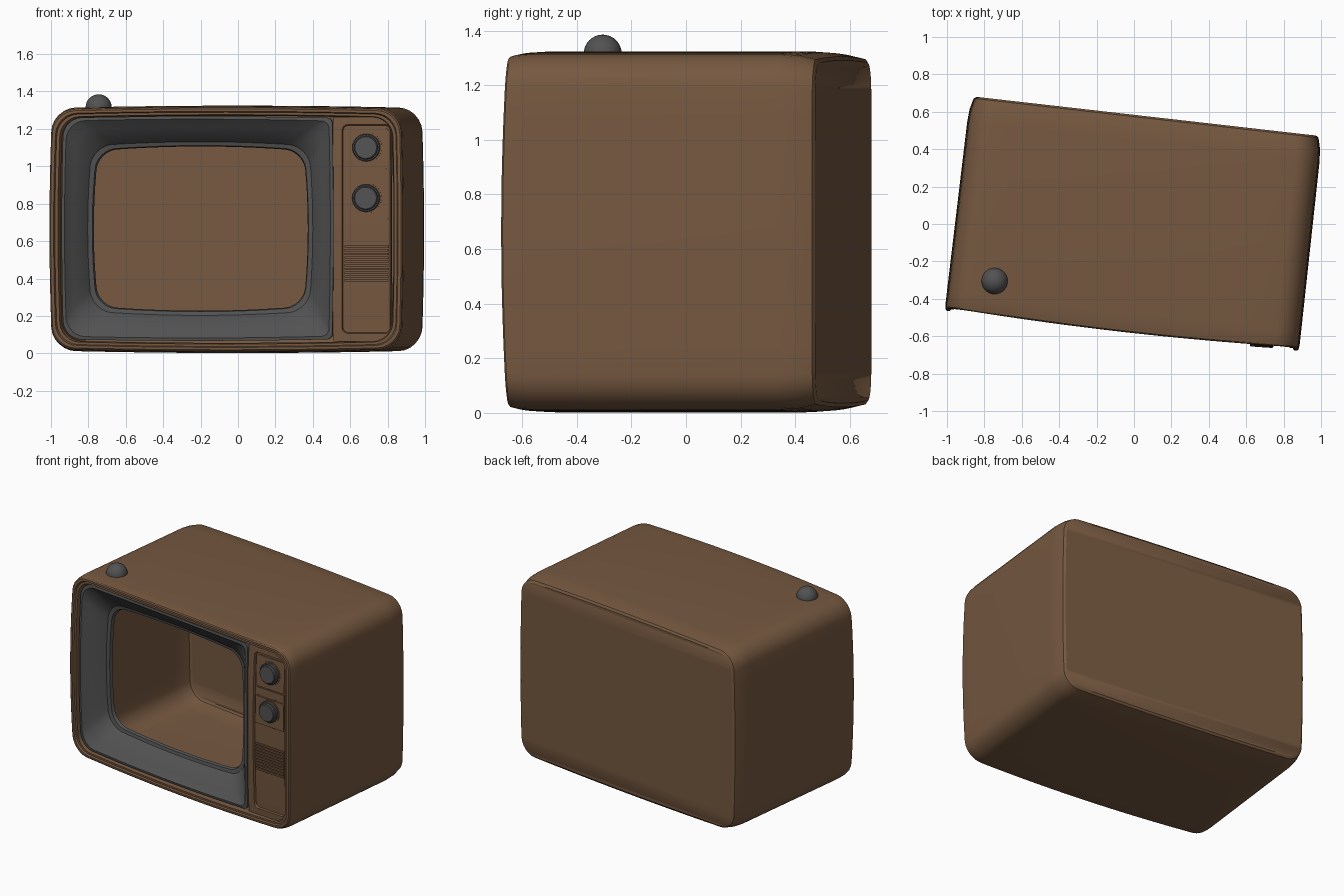
import bpy, bmesh, math
from mathutils import Matrix, Vector

if "Cube" in bpy.data.objects:
    bpy.data.objects.remove(bpy.data.objects["Cube"])

TURN = Matrix.Rotation(math.radians(-6.5), 4, 'Z')   # whole set is turned a little
MID = 0.663                                          # mid height of the cabinet


def material(name, col):
    m = bpy.data.materials.new(name)
    m.diffuse_color = (*col, 1)
    m.use_nodes = True
    m.node_tree.nodes["Principled BSDF"].inputs["Base Color"].default_value = m.diffuse_color
    return m


BROWN = material("brown", (0.180, 0.098, 0.051))
GREY = material("dark_grey", (0.085, 0.085, 0.085))


def dome(x, z):
    # gentle forward bulge of the whole front
    return 0.025 * (1 - (x / 0.94) ** 2) + 0.02 * (1 - ((z - MID) / 0.65) ** 2)


def half(hw, hh, r):
    # right half of a rounded rectangle, bottom middle to top middle
    pts = [((hw - r) * i / 6, -hh) for i in range(6)]
    for k in range(7):
        a = math.pi / 2 * k / 6
        pts.append((hw - r + r * math.sin(a), -hh + r - r * math.cos(a)))
    pts += [(hw, (-hh + r) * (1 - i / 5)) for i in range(1, 6)]
    return pts + [(x, -z) for x, z in reversed(pts[:-1])]


def ring(cx, cz, hw, hh, r, y, weight=1.0, bulge=0.0, r_right=None):
    right = half(hw, hh, r if r_right is None else r_right)
    left = [(-x, z) for x, z in reversed(half(hw, hh, r)[1:-1])]
    out = []
    for x, z in right + left:
        bx = x + bulge * (1 - (z / hh) ** 2) * x / hw
        bz = z + bulge * (1 - (x / hw) ** 2) * z / hh
        X, Z = cx + bx, cz + bz
        out.append(Vector((X, y - weight * dome(X, Z), Z)))
    return out


def finish(name, bm, mat):
    bmesh.ops.remove_doubles(bm, verts=bm.verts, dist=1e-5)
    bmesh.ops.recalc_face_normals(bm, faces=bm.faces)
    bm.transform(TURN)
    me = bpy.data.meshes.new(name)
    bm.to_mesh(me)
    bm.free()
    me.materials.append(mat)
    ob = bpy.data.objects.new(name, me)
    bpy.context.collection.objects.link(ob)
    return ob


def loft(name, rings, mat, cap_first=False, cap_last=False):
    bm = bmesh.new()
    loops = [[bm.verts.new(p) for p in r] for r in rings]
    n = len(loops[0])
    for a, b in zip(loops, loops[1:]):
        for i in range(n):
            j = (i + 1) % n
            bm.faces.new((a[i], a[j], b[j], b[i]))
    for use, lp in ((cap_first, loops[0]), (cap_last, loops[-1])):
        if use:
            for i in range(n // 2):
                quad = [lp[i], lp[i + 1], lp[n - i - 1], lp[(n - i) % n]]
                bm.faces.new(list(dict.fromkeys(quad)))
    return finish(name, bm, mat)


# cabinet shell: closed back, rounded edges, stepped rim around the front
shell = [  # half width, half height, corner radius, y, dome weight
    (0.900, 0.615, 0.10, 0.580, 0), (0.915, 0.629, 0.11, 0.570, 0),
    (0.930, 0.643, 0.12, 0.510, 0), (0.935, 0.648, 0.12, 0.440, 0),
    (0.940, 0.648, 0.12, -0.480, 0), (0.940, 0.644, 0.12, -0.525, 0.8),
    (0.937, 0.638, 0.12, -0.548, 1), (0.930, 0.631, 0.115, -0.554, 1),
    (0.914, 0.618, 0.11, -0.554, 1), (0.908, 0.613, 0.11, -0.542, 1),
    (0.892, 0.600, 0.10, -0.542, 1), (0.884, 0.594, 0.10, -0.500, 1)]
loft("cabinet", [ring(0, MID, w, h, r, y, k, 0.013) for w, h, r, y, k in shell],
     BROWN, cap_first=True)

# grey screen surround, sloping in to the open screen
slope = [  # half width, half height, left radius, right radius, y, weight, bulge
    (0.724, 0.592, 0.10, 0.03, -0.500, 1, 0.008),
    (0.724, 0.592, 0.10, 0.03, -0.532, 1, 0.008),
    (0.706, 0.575, 0.10, 0.04, -0.534, 1, 0.010),
    (0.665, 0.525, 0.11, 0.07, -0.492, 0.9, 0.016),
    (0.655, 0.515, 0.11, 0.08, -0.484, 0.9, 0.016),
    (0.592, 0.450, 0.11, 0.11, -0.420, 0.7, 0.022),
    (0.584, 0.442, 0.11, 0.11, -0.408, 0.7, 0.022),
    (0.558, 0.420, 0.10, 0.10, -0.402, 0.7, 0.024),
    (0.552, 0.415, 0.10, 0.10, -0.380, 0.7, 0.024)]
loft("screen_surround",
     [ring(-0.154, MID + 0.004, w, h, rl, y, k, b, rr)
      for w, h, rl, rr, y, k, b in slope], GREY)

# control panel with a sunken field
PX, PZ = 0.752, 0.665
loft("control_panel", [
    ring(0.731, MID, 0.157, 0.600, 0.005, -0.490, r_right=0.09),
    ring(0.731, MID, 0.157, 0.600, 0.005, -0.522, r_right=0.09),
    ring(PX, PZ, 0.130, 0.558, 0.03, -0.522),
    ring(PX, PZ, 0.126, 0.554, 0.03, -0.508)], BROWN, cap_last=True)


def plate(name, z0, z1, thick, hw=0.118, r=0.004):
    cz, hh = (z0 + z1) / 2, (z1 - z0) / 2
    loft(name, [ring(PX, cz, hw, hh, r, -0.505),
                ring(PX, cz, hw, hh, r, -0.508 - thick)], BROWN, cap_last=True)


# raised fields behind the knobs and the strip between them
plate("upper_knob_plate", 0.985, 1.205, 0.007, r=0.02)
plate("middle_strip", 0.925, 0.975, 0.004)
plate("lower_knob_plate", 0.72, 0.915, 0.007)

# speaker grille ribs
for i in range(10):
    z = 0.385 + i * 0.02
    plate(f"grille_rib_{i + 1}", z, z + 0.012, 0.009)

# two stepped knobs, each with a thin collar
for name, z in (("upper", 1.10), ("lower", 0.83)):
    def circ(r, y):
        return ring(PX, z, r, r, r, y)
    loft(name + "_knob_collar", [circ(0.082, -0.505), circ(0.082, -0.519),
                                 circ(0.074, -0.519)], BROWN)
    loft(name + "_knob", [circ(0.074, -0.505), circ(0.074, -0.530),
                          circ(0.070, -0.534), circ(0.064, -0.534),
                          circ(0.062, -0.546), circ(0.058, -0.549)],
         GREY, cap_last=True)

# antenna base dome on the top
bm = bmesh.new()
bmesh.ops.create_uvsphere(bm, u_segments=32, v_segments=16, radius=0.07)
centre = TURN.inverted() @ Vector((-0.745, -0.305, 1.315))
bmesh.ops.translate(bm, verts=bm.verts, vec=centre)
finish("antenna_base", bm, GREY)

# smooth shading with crisp edges
for ob in bpy.context.collection.objects:
    ob.select_set(True)
    bpy.context.view_layer.objects.active = ob
bpy.ops.object.shade_smooth_by_angle(angle=math.radians(32))
